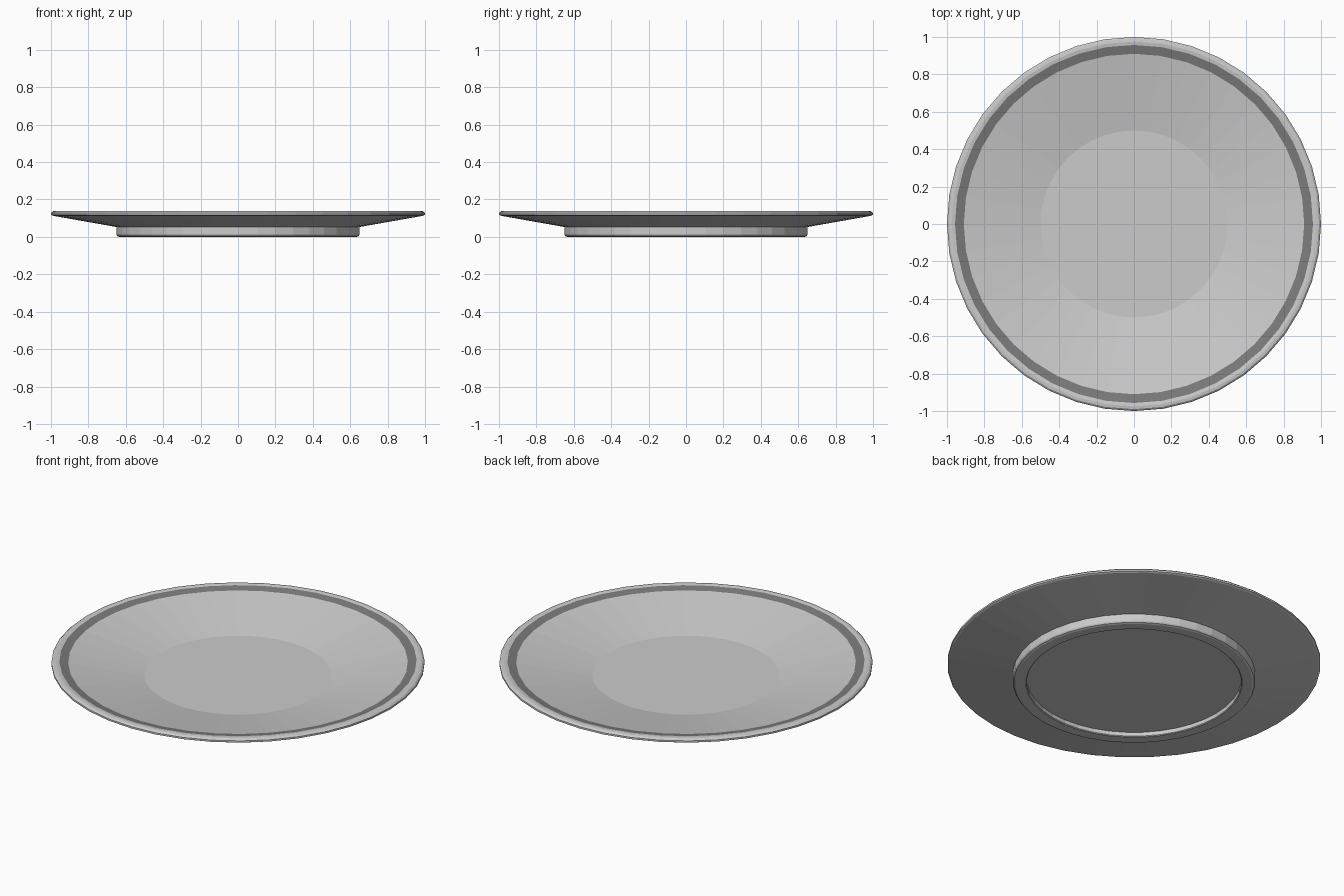
import bpy, bmesh, math

if "Cube" in bpy.data.objects:
    bpy.data.objects.remove(bpy.data.objects["Cube"])

SEGMENTS = 40

# Plate cross-section (radius, height), from top centre round to bottom centre
profile = [
    (0, 0.05), (0.50, 0.05),                          # flat well
    (0.91, 0.127), (0.957, 0.136),                    # sloped wall, painted band
    (0.975, 0.139), (0.99, 0.137), (1.0, 0.128),      # rounded lip
    (1.0, 0.118), (0.99, 0.113),
    (0.65, 0.053),                                    # sloped underside
    (0.65, 0.012), (0.645, 0.004), (0.635, 0.0),      # foot ring
    (0.58, 0.0), (0.575, 0.004), (0.575, 0.027),
    (0, 0.027),                                       # recessed base
]
BAND = 2  # profile step that carries the band


def lathe(name, points, segments):
    bm = bmesh.new()
    rings = []
    for r, z in points:
        if r == 0:
            rings.append([bm.verts.new((0, 0, z))] * segments)
        else:
            rings.append([bm.verts.new((r * math.cos(2 * math.pi * i / segments),
                                        r * math.sin(2 * math.pi * i / segments), z))
                          for i in range(segments)])
    for k in range(len(rings) - 1):
        a, b = rings[k], rings[k + 1]
        for i in range(segments):
            j = (i + 1) % segments
            corners = list(dict.fromkeys((a[i], b[i], b[j], a[j])))
            face = bm.faces.new(corners)
            face.material_index = 1 if k == BAND else 0
    bmesh.ops.recalc_face_normals(bm, faces=bm.faces)
    mesh = bpy.data.meshes.new(name)
    bm.to_mesh(mesh)
    bm.free()
    obj = bpy.data.objects.new(name, mesh)
    bpy.context.collection.objects.link(obj)
    return obj


plate = lathe("plate", profile, SEGMENTS)

# Pale glaze with a dark band just inside the lip
for label, shade in (("glaze", 0.8), ("dark_band", 0.2)):
    mat = bpy.data.materials.new(label)
    mat.diffuse_color = (shade, shade, shade, 1)
    mat.use_nodes = True
    mat.node_tree.nodes["Principled BSDF"].inputs["Base Color"].default_value = mat.diffuse_color
    plate.data.materials.append(mat)
